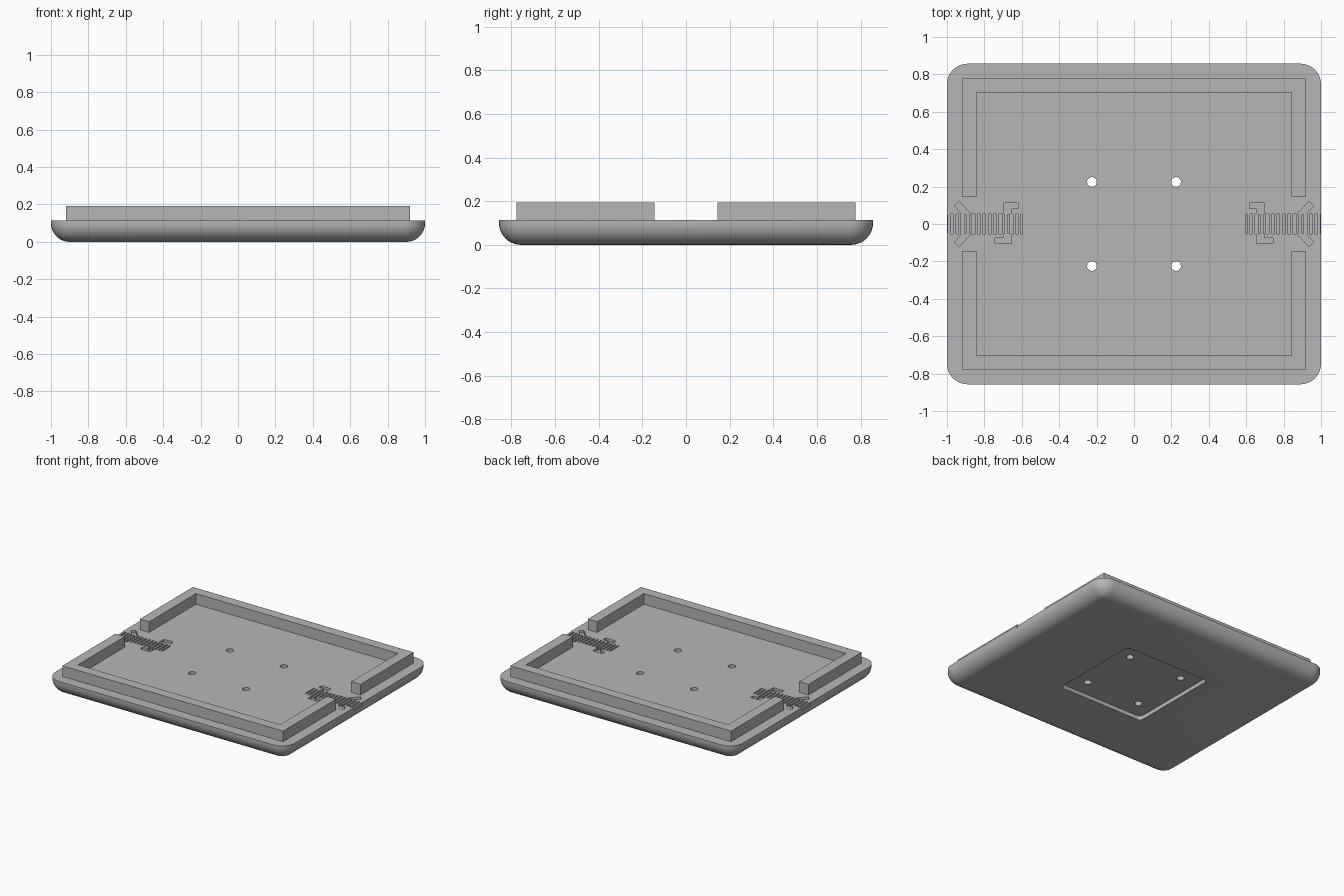
import bpy, bmesh, math
from mathutils import Matrix, Vector

cube = bpy.data.objects.get("Cube")
if cube:
    bpy.data.objects.remove(cube, do_unlink=True)

HX, HY, TOP, RIM_TOP = 1.0, 0.857, 0.113, 0.193
FILLET, CORNER, GROOVE = 0.1, 0.11, 0.02

grey = bpy.data.materials.new("light_grey")
grey.use_nodes = True
grey.diffuse_color = (0.47, 0.47, 0.47, 1)
grey.node_tree.nodes["Principled BSDF"].inputs["Base Color"].default_value = grey.diffuse_color


def finish(bm, name):
    bmesh.ops.recalc_face_normals(bm, faces=bm.faces)
    mesh = bpy.data.meshes.new(name)
    bm.to_mesh(mesh)
    bm.free()
    mesh.materials.append(grey)
    obj = bpy.data.objects.new(name, mesh)
    bpy.context.collection.objects.link(obj)
    return obj


def rounded_rect(hx, hy, r, steps=8):
    pts = []
    for i, (sx, sy) in enumerate([(1, 1), (-1, 1), (-1, -1), (1, -1)]):
        for k in range(steps + 1):
            a = math.pi / 2 * (i + k / steps)
            pts.append((sx * (hx - r) + r * math.cos(a), sy * (hy - r) + r * math.sin(a)))
    return pts


def loft(bm, sections):
    """Join (outline, height) sections into a capped solid."""
    rings = [[bm.verts.new((x, y, z)) for x, y in pts] for pts, z in sections]
    for low, high in zip(rings, rings[1:]):
        for i in range(len(low)):
            j = (i + 1) % len(low)
            bm.faces.new((low[i], low[j], high[j], high[i]))
    bm.faces.new(rings[0][::-1])
    bm.faces.new(rings[-1])


def add_box(bm, x0, x1, y0, y1, z0, z1, turn=None):
    size = Matrix.Diagonal((x1 - x0, y1 - y0, z1 - z0, 1))
    mid = Matrix.Translation(((x0 + x1) / 2, (y0 + y1) / 2, (z0 + z1) / 2))
    rot = Matrix.Rotation(turn, 4, 'Z') if turn else Matrix.Identity(4)
    bmesh.ops.create_cube(bm, size=1, matrix=mid @ rot @ size)


def cut(target, bm):
    cutter = finish(bm, "cutter")
    cutter.hide_render = True
    mod = target.modifiers.new("cut", 'BOOLEAN')
    mod.operation, mod.solver, mod.object = 'DIFFERENCE', 'EXACT', cutter
    bpy.context.view_layer.objects.active = target
    bpy.ops.object.modifier_apply(modifier=mod.name)
    bpy.data.objects.remove(cutter, do_unlink=True)


# Tray with a rounded underside
bm = bmesh.new()
sections = []
for k in range(11):
    a = math.pi / 2 * k / 10
    inset, z = FILLET * (1 - math.sin(a)), FILLET * (1 - math.cos(a))
    sections.append((rounded_rect(HX - inset, HY - inset, CORNER - inset), z))
sections.append((rounded_rect(HX, HY, CORNER), TOP))
loft(bm, sections)
tray = finish(bm, "tray")

# Square recess underneath
bm = bmesh.new()
square = rounded_rect(0.355, 0.355, 0.03, 4)
loft(bm, [(square, -0.05), (square, 0.03)])
cut(tray, bm)

# Four through holes
bm = bmesh.new()
for x in (-0.225, 0.225):
    for y in (-0.225, 0.225):
        bmesh.ops.create_cone(bm, cap_ends=True, segments=24, radius1=0.026, radius2=0.026,
                              depth=0.5, matrix=Matrix.Translation((x, y, 0.05)))
cut(tray, bm)

# Shallow grooves at each side: channel, hooks and diagonal strokes
FLOOR, ABOVE = TOP - GROOVE, TOP + 0.05
GROOVES = [(0.595, 1.05, -0.053, 0.053), (0.655, 0.697, -0.105, 0.113),
           (0.617, 0.68, 0.083, 0.113), (0.68, 0.742, -0.105, -0.075)]
for side in (-1, 1):
    for x0, x1, y0, y1 in GROOVES:
        bm = bmesh.new()
        a, b = sorted((side * x0, side * x1))
        add_box(bm, a, b, y0, y1, FLOOR, ABOVE)
        cut(tray, bm)
    for up in (-1, 1):
        bm = bmesh.new()
        x, y = side * 0.91, up * 0.068
        add_box(bm, x - 0.056, x + 0.056, y - 0.018, y + 0.018, FLOOR, ABOVE,
                side * up * math.radians(47))
        cut(tray, bm)

# Ribs standing across each channel
bm = bmesh.new()
for side in (-1, 1):
    for i in range(14):
        x = side * (0.612 + i * 0.029)
        add_box(bm, x - 0.007, x + 0.007, -0.053, 0.053, FLOOR - 0.002, TOP)
finish(bm, "channel_ribs")

# Raised U-shaped rims at front and back
for name, s in (("front_rim", -1), ("back_rim", 1)):
    outline = [(-0.92, 0.145), (-0.92, 0.777), (0.92, 0.777), (0.92, 0.145),
               (0.842, 0.145), (0.842, 0.702), (-0.842, 0.702), (-0.842, 0.145)]
    bm = bmesh.new()
    pts = [(x, s * y) for x, y in outline]
    loft(bm, [(pts, TOP - 0.002), (pts, RIM_TOP)])
    finish(bm, name)

# Smooth the rounded surfaces, keep edges sharp
bpy.ops.object.select_all(action='DESELECT')
tray.select_set(True)
bpy.context.view_layer.objects.active = tray
bpy.ops.object.shade_smooth_by_angle(angle=math.radians(30))
